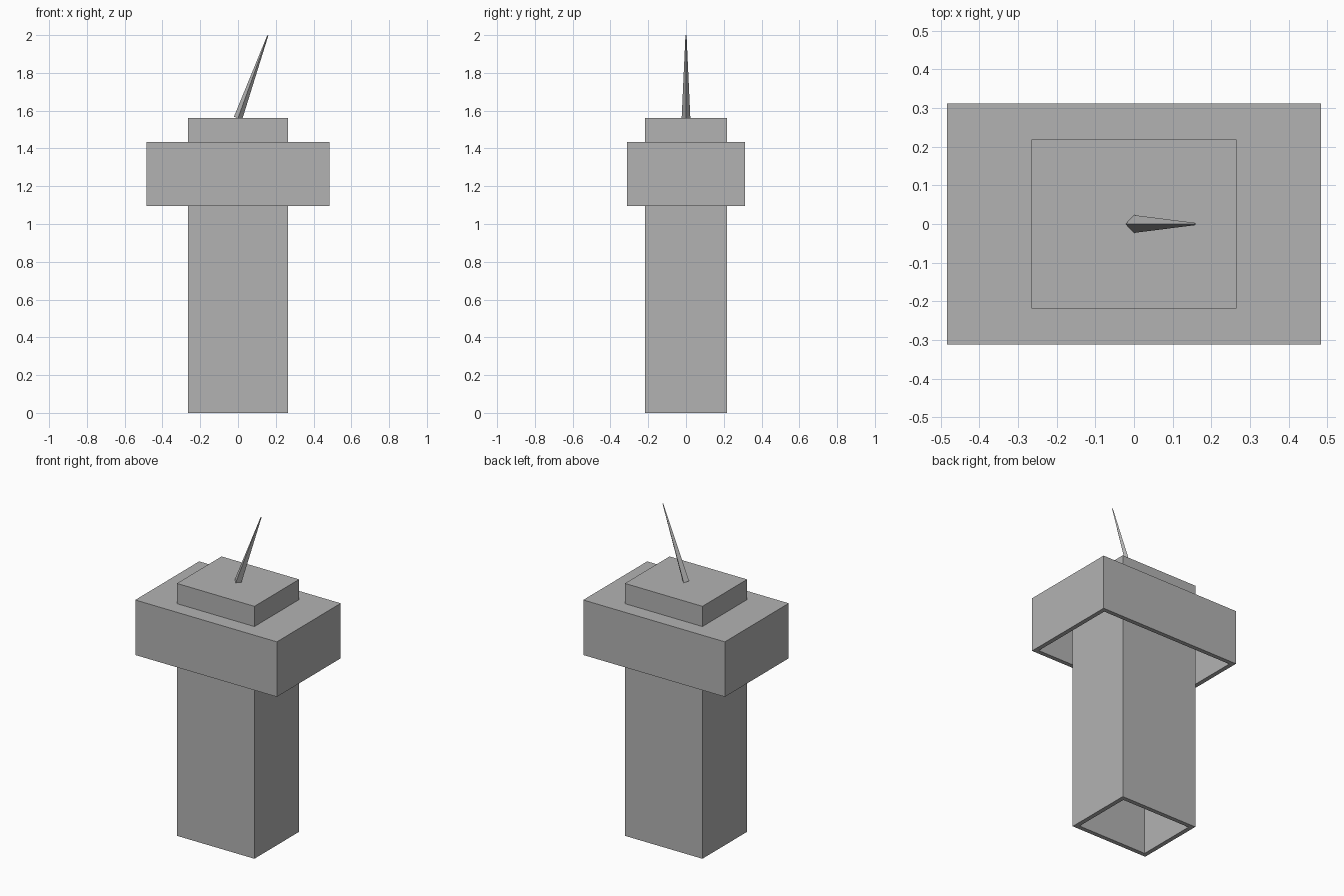
import bpy, bmesh
from mathutils import Vector

cube = bpy.data.objects.get("Cube")
if cube:
    bpy.data.objects.remove(cube, do_unlink=True)

grey = bpy.data.materials.new("grey")
grey.use_nodes = True
colour = (0.45, 0.45, 0.45, 1)
grey.diffuse_color = colour
grey.node_tree.nodes["Principled BSDF"].inputs["Base Color"].default_value = colour


def add_object(name, bm):
    mesh = bpy.data.meshes.new(name)
    bm.to_mesh(mesh)
    bm.free()
    mesh.materials.append(grey)
    obj = bpy.data.objects.new(name, mesh)
    bpy.context.collection.objects.link(obj)
    return obj


def open_box(name, width, depth, bottom, top, wall=0.027):
    """Thin-walled box with a closed roof and an open underside."""
    bm = bmesh.new()
    bmesh.ops.create_cube(bm, size=1)
    bmesh.ops.scale(bm, vec=(width, depth, top - bottom), verts=bm.verts)
    bmesh.ops.translate(bm, vec=(0, 0, (top + bottom) / 2), verts=bm.verts)
    floor = [f for f in bm.faces if f.normal.z < -0.5]
    bmesh.ops.delete(bm, geom=floor, context='FACES_ONLY')
    obj = add_object(name, bm)
    shell = obj.modifiers.new("wall", 'SOLIDIFY')
    shell.thickness = wall
    shell.offset = -1
    shell.use_even_offset = True
    return obj


# Tall shaft, whose closed top rises through the wider cap
open_box("tower_shaft", 0.53, 0.436, 0, 1.56)
open_box("tower_cap", 0.968, 0.624, 1.095, 1.435)

# Leaning four-sided spike
base, tip = Vector((0, 0, 1.56)), Vector((0.158, 0, 1.999))
axis = tip - base
bm = bmesh.new()
bmesh.ops.create_cone(bm, cap_ends=True, segments=4, radius1=0.023,
                      radius2=0.003, depth=axis.length)
spike = add_object("antenna", bm)
spike.location = (base + tip) / 2
spike.rotation_euler.y = Vector((0, 0, 1)).angle(axis)
